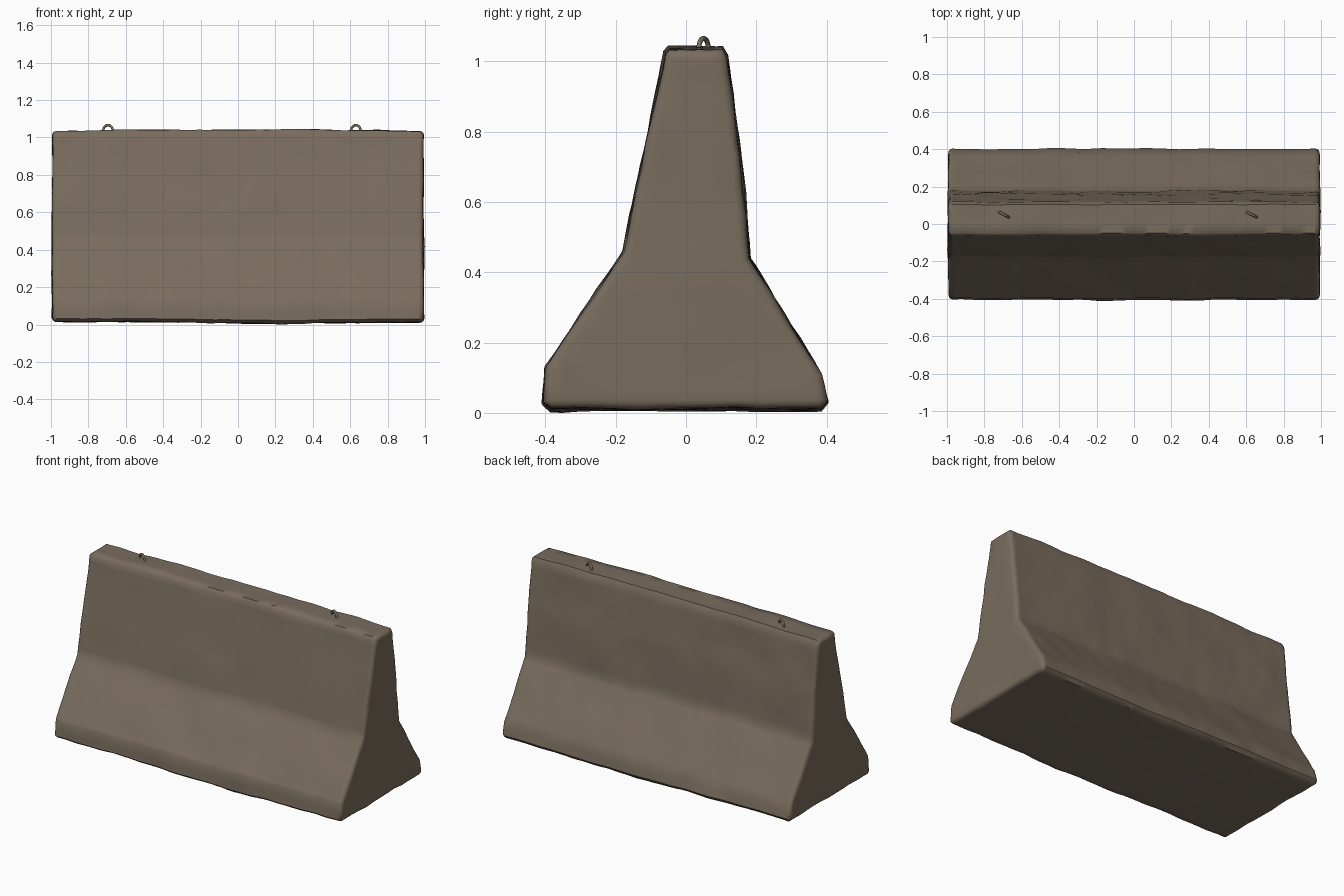
import bpy, bmesh, math
from mathutils import Vector, noise

cube = bpy.data.objects.get("Cube")
if cube:
    bpy.data.objects.remove(cube, do_unlink=True)


def make_material(name, colour):
    mat = bpy.data.materials.new(name)
    mat.use_nodes = True
    mat.diffuse_color = colour
    mat.node_tree.nodes["Principled BSDF"].inputs["Base Color"].default_value = colour
    return mat


concrete = make_material("weathered concrete", (0.19, 0.15, 0.11, 1))


def add_object(name, bm):
    mesh = bpy.data.meshes.new(name)
    bm.to_mesh(mesh)
    bm.free()
    mesh.materials.append(concrete)
    obj = bpy.data.objects.new(name, mesh)
    bpy.context.collection.objects.link(obj)
    mesh.shade_smooth()
    return obj


# Barrier body: flared cross-section (y, z) extruded along x
profile = [(-0.385, 0.012), (-0.408, 0.03), (-0.4, 0.13), (-0.18, 0.46),
           (-0.063, 1.025), (-0.05, 1.04), (0.105, 1.04), (0.12, 1.015),
           (0.155, 0.74), (0.182, 0.44), (0.385, 0.11), (0.405, 0.035), (0.385, 0.012)]
bm = bmesh.new()
end = bm.faces.new([bm.verts.new((-0.995, y, z)) for y, z in profile])
side = bmesh.ops.extrude_face_region(bm, geom=[end])["geom"]
bmesh.ops.translate(bm, vec=(1.99, 0, 0),
                    verts=[g for g in side if isinstance(g, bmesh.types.BMVert)])
bmesh.ops.recalc_face_normals(bm, faces=bm.faces)

# Worn, rounded end edges
rims = [e for e in bm.edges if abs(e.verts[0].co.x - e.verts[1].co.x) < 0.01]
bmesh.ops.bevel(bm, geom=rims, offset=0.025, segments=3, profile=0.5, affect='EDGES')


# Slice into a regular grid so the surface can be made uneven
def slice_grid(axis, start, stop, step):
    normal = Vector((0, 0, 0))
    normal[axis] = 1
    for i in range(round((stop - start) / step) + 1):
        point = normal * (start + i * step)
        bmesh.ops.bisect_plane(bm, geom=bm.verts[:] + bm.edges[:] + bm.faces[:],
                               plane_co=point, plane_no=normal, dist=0.0005)


slice_grid(0, -0.96, 0.96, 0.04)
slice_grid(1, -0.35, 0.35, 0.07)
slice_grid(2, 0.07, 0.98, 0.07)
bm.normal_update()

# Gentle dents, a crowned top and a sagging underside
for v in bm.verts:
    p = v.co.copy()
    dent = 0.007 * noise.noise(p * 4) + 0.004 * noise.noise(p * 11)
    v.co += v.normal * (dent - 0.002)
    v.co.z += 0.008 * (0.5 - p.x ** 2) * max(p.z, 0)
    if p.z < 0.05:
        v.co.z -= 0.008 * math.exp(-((p.x - 0.25) / 0.4) ** 2)
for v in bm.verts:
    v.co.z = max(v.co.z, 0)
    v.co.x = max(-1, min(1, v.co.x))
body = add_object("barrier_body", bm)
bpy.context.view_layer.objects.active = body
body.select_set(True)
bpy.ops.object.shade_smooth_by_angle(angle=math.radians(50))
body.select_set(False)


# Lifting loops: arched bars set in the top
def lifting_loop(name, x):
    curve = bpy.data.curves.new(name, 'CURVE')
    curve.dimensions = '3D'
    curve.bevel_depth = 0.007
    curve.bevel_resolution = 2
    curve.use_fill_caps = True
    arc = curve.splines.new('POLY')
    steps = 16
    arc.points.add(steps)
    for i, point in enumerate(arc.points):
        a = math.radians(-40 + 260 * i / steps)
        point.co = (0.029 * math.cos(a), 0, 0.03 * math.sin(a), 1)
    curve.materials.append(concrete)
    obj = bpy.data.objects.new(name, curve)
    obj.location = (x, 0.05, 1.036)
    obj.rotation_euler.z = math.radians(-28)
    bpy.context.collection.objects.link(obj)


lifting_loop("right_lifting_loop", -0.695)
lifting_loop("left_lifting_loop", 0.63)
